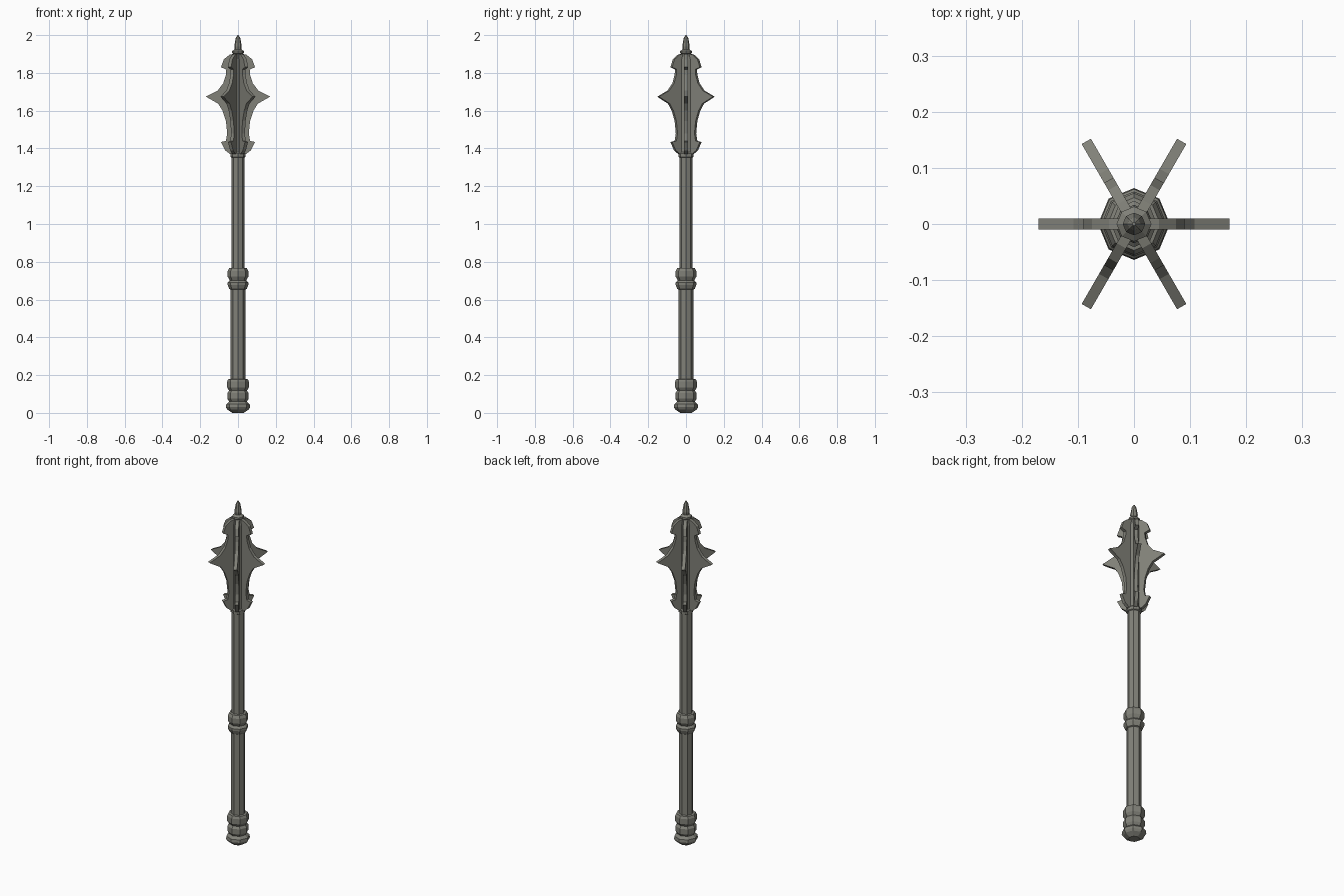
import bpy, bmesh, math
from mathutils import Matrix, Vector

if "Cube" in bpy.data.objects:
    bpy.data.objects.remove(bpy.data.objects["Cube"])

steel = bpy.data.materials.new("dull_grey_steel")
steel.diffuse_color = (0.22, 0.22, 0.19, 1)
steel.use_nodes = True
steel.node_tree.nodes["Principled BSDF"].inputs["Base Color"].default_value = steel.diffuse_color
SIDES = 8


def finish(bm, name):
    bmesh.ops.recalc_face_normals(bm, faces=bm.faces)
    mesh = bpy.data.meshes.new(name)
    bm.to_mesh(mesh)
    bm.free()
    mesh.materials.append(steel)
    obj = bpy.data.objects.new(name, mesh)
    bpy.context.collection.objects.link(obj)
    return obj


def lathe(name, profile):
    """Octagonal turned part from (radius, z) pairs, capped at both ends."""
    bm = bmesh.new()
    rings = []
    for r, z in profile:
        rings.append([bm.verts.new((r * math.cos(math.tau * i / SIDES),
                                    r * math.sin(math.tau * i / SIDES), z))
                      for i in range(SIDES)])
    for a, b in zip(rings, rings[1:]):
        for i in range(SIDES):
            j = (i + 1) % SIDES
            bm.faces.new((a[i], a[j], b[j], b[i]))
    bm.faces.new(rings[0][::-1])
    bm.faces.new(rings[-1])
    return finish(bm, name)


def flange(name, outline, angle, thickness):
    """Flat blade in the radial plane, turned about the shaft."""
    bm = bmesh.new()
    face = bm.faces.new([bm.verts.new((r, -thickness / 2, z)) for r, z in outline])
    ext = bmesh.ops.extrude_face_region(bm, geom=[face])
    moved = [v for v in ext["geom"] if isinstance(v, bmesh.types.BMVert)]
    bmesh.ops.translate(bm, verts=moved, vec=Vector((0, thickness, 0)))
    bmesh.ops.rotate(bm, verts=bm.verts, cent=(0, 0, 0),
                     matrix=Matrix.Rotation(angle, 3, 'Z'))
    return finish(bm, name)


# Stacked pommel rings
lathe("pommel", [(0.03, 0), (0.057, 0.018), (0.064, 0.03), (0.062, 0.046),
                 (0.047, 0.06), (0.056, 0.075), (0.056, 0.105), (0.047, 0.118),
                 (0.058, 0.135), (0.058, 0.165), (0.052, 0.178), (0.036, 0.18)])
# Grip and slimmer shaft
lathe("grip", [(0.039, 0.17), (0.039, 0.66)])
lathe("shaft", [(0.035, 0.65), (0.035, 1.37)])
# Double ring above the grip
lathe("grip_ring", [(0.038, 0.652), (0.046, 0.656), (0.055, 0.678), (0.055, 0.69),
                    (0.044, 0.702), (0.055, 0.722), (0.055, 0.75),
                    (0.047, 0.766), (0.034, 0.768)])
# Collar and core of the head
lathe("head_collar", [(0.034, 1.352), (0.041, 1.356), (0.041, 1.374), (0.034, 1.38)])
lathe("head_core", [(0.034, 1.37), (0.034, 1.87), (0.026, 1.905)])
# Finial spike
lathe("finial", [(0.022, 1.895), (0.031, 1.905), (0.031, 1.915), (0.018, 1.925),
                 (0.02, 1.94), (0.012, 1.985), (0.003, 2.0)])

# Six radial flanges
outline = [(0.0, 1.37), (0.042, 1.37), (0.068, 1.39), (0.09, 1.434), (0.064, 1.44),
           (0.057, 1.48), (0.064, 1.545), (0.082, 1.60), (0.105, 1.637),
           (0.17, 1.674), (0.108, 1.706), (0.078, 1.745), (0.064, 1.79),
           (0.062, 1.818), (0.09, 1.83), (0.075, 1.872), (0.045, 1.896), (0.0, 1.906)]
for k in range(6):
    flange(f"flange_{k + 1}", outline, k * math.tau / 6, 0.019)
